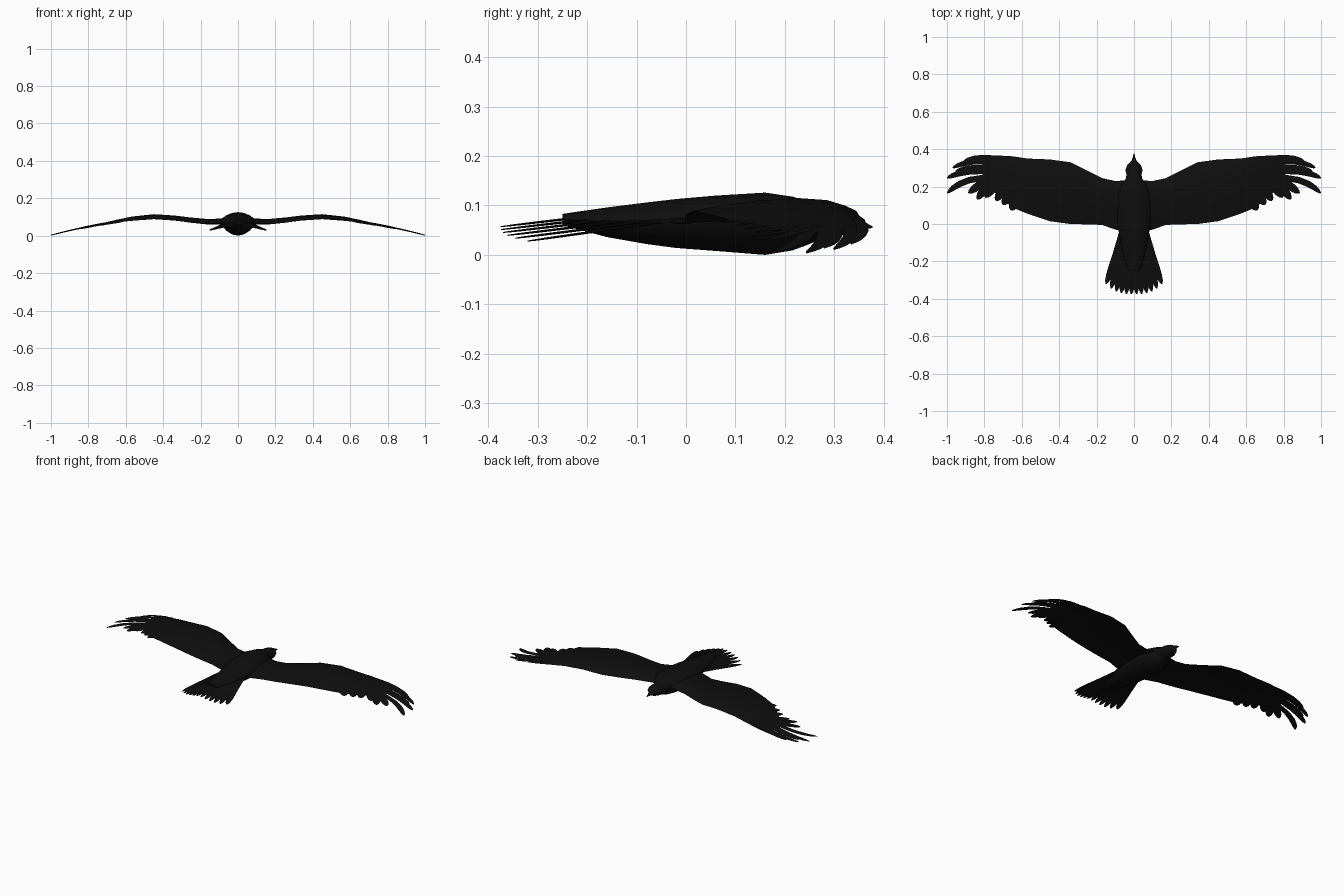
import bpy, bmesh, math
from mathutils import Vector

black = bpy.data.materials.new("soot_black")
black.diffuse_color = (0.0045, 0.0045, 0.0045, 1)


def loft(bm, rings):
    """Skin a list of closed rings and cap both ends."""
    rows = [[bm.verts.new(p) for p in r] for r in rings]
    n = len(rows[0])
    for a, b in zip(rows, rows[1:]):
        for i in range(n):
            j = (i + 1) % n
            bm.faces.new((a[i], a[j], b[j], b[i]))
    bm.faces.new(rows[0][::-1])
    bm.faces.new(rows[-1])


def finish(bm, name, mirror=False, angle=40):
    bmesh.ops.recalc_face_normals(bm, faces=bm.faces)
    me = bpy.data.meshes.new(name)
    bm.to_mesh(me)
    bm.free()
    me.materials.append(black)
    ob = bpy.data.objects.new(name, me)
    bpy.context.collection.objects.link(ob)
    bpy.ops.object.select_all(action='DESELECT')
    ob.select_set(True)
    bpy.context.view_layer.objects.active = ob
    bpy.ops.object.shade_smooth_by_angle(angle=math.radians(angle))
    if mirror:
        ob.modifiers.new("mirror", 'MIRROR')
    return ob


def feather(bm, base, mid, tip, half, thick=0.0025):
    """Thin curved blade with a rounded tip along a quadratic curve."""
    base, mid, tip = Vector(base), Vector(mid), Vector(tip)
    rings = []
    for t, w in ((0, .75), (.25, .95), (.5, 1), (.7, 1), (.85, .85), (.95, .55), (1, .15)):
        p = base * (1 - t) ** 2 + mid * 2 * t * (1 - t) + tip * t * t
        d = (mid - base) * (1 - t) + (tip - mid) * t
        side = Vector((-d.y, d.x, 0)).normalized() * half * w
        up = Vector((0, 0, thick * (0.3 + 0.7 * w)))
        rings.append([p + side, p + up, p - side, p - up])
    loft(bm, rings)


# body, head and beak: y, half width, bottom, top, height of widest point
body = [(.377, .002, .054, .058, .056), (.355, .007, .053, .070, .062),
        (.335, .015, .050, .080, .066), (.318, .035, .040, .090, .066),
        (.290, .046, .032, .097, .066), (.262, .040, .027, .102, .067),
        (.240, .045, .018, .110, .070), (.215, .065, .009, .118, .076),
        (.160, .092, .000, .126, .080), (.060, .095, .008, .120, .078),
        (-.02, .086, .014, .113, .074), (-.08, .074, .022, .106, .070),
        (-.16, .060, .036, .096, .068), (-.25, .030, .060, .083, .072)]
bm = bmesh.new()
rings = []
for y, w, lo, hi, mid in body:
    ring = []
    for k in range(16):
        a = math.tau * k / 16
        c, s = math.cos(a), math.sin(a)
        p = 1.35 if s > 0 else 1.15
        h = hi - mid if s > 0 else mid - lo
        ring.append((w * math.copysign(abs(c) ** 1.1, c), y,
                     mid + h * math.copysign(abs(s) ** p, s)))
    rings.append(ring)
loft(bm, rings)
finish(bm, "body")

# wing: x, front edge, rear edge, top height, camber drop, thickness
wing = [(0, .235, -.05, .108, .030, .030), (.10, .230, -.030, .091, .026, .024),
        (.17, .245, -.005, .090, .026, .020), (.25, .285, -.002, .097, .026, .018),
        (.34, .330, .000, .108, .026, .016), (.45, .345, .015, .115, .026, .014),
        (.57, .350, .055, .102, .022, .012), (.65, .362, .088, .085, .014, .009),
        (.74, .367, .165, .064, .008, .006), (.81, .362, .230, .047, .004, .004)]
bm = bmesh.new()
rings = []
for x, front, rear, top, drop, thick in wing:
    def z_at(t):
        k = (t - .3) / (.3 if t < .3 else .7)
        return top - drop * k * k
    chord = lambda t: front + (rear - front) * t
    upper = [(x, chord(t), z_at(t)) for t in (0, .07, .18, .35, .6, .85, 1)]
    lower = [(x, chord(t), z_at(t) - thick * f)
             for t, f in ((.98, .15), (.85, .4), (.6, .8), (.35, 1), (.18, 1), (.07, .7))]
    rings.append(upper + lower)
loft(bm, rings)
finish(bm, "wings", mirror=True)

# spread finger feathers at the wing tips
bm = bmesh.new()
for base, mid, tip, half in [
        ((.68, .345, .074), (.83, .375, .050), (.912, .335, .022), .012),
        ((.72, .325, .066), (.88, .350, .036), (.970, .300, .011), .014),
        ((.72, .300, .066), (.88, .318, .034), (.955, .280, .014), .012),
        ((.72, .275, .064), (.90, .300, .030), (1.00, .245, .004), .016),
        ((.72, .245, .062), (.90, .265, .030), (.998, .165, .002), .017)]:
    feather(bm, base, mid, tip, half)
finish(bm, "wingtip_feathers", mirror=True)

# shorter feathers stepping along the outer rear edge
bm = bmesh.new()
for base, mid, tip, half in [
        ((.73, .280, .064), (.80, .230, .048), (.885, .165, .030), .022),
        ((.71, .280, .066), (.78, .220, .050), (.838, .132, .037), .024),
        ((.68, .280, .072), (.74, .220, .058), (.795, .142, .046), .025),
        ((.64, .250, .078), (.70, .190, .064), (.738, .125, .054), .024),
        ((.61, .230, .084), (.67, .160, .070), (.700, .102, .060), .024),
        ((.57, .200, .090), (.63, .120, .076), (.660, .075, .066), .024)]:
    feather(bm, base, mid, tip, half)
finish(bm, "rear_wing_feathers", mirror=True)

# fanned tail
bm = bmesh.new()
count = 12
for i in range(count):
    u = 2 * i / (count - 1) - 1
    a = abs(u)
    feather(bm, (.060 * u, -.03, .098 - .030 * a),
            (.085 * u, -.16, .086 - .035 * a),
            (.150 * u, -.375 + .055 * a ** 3, .060 - .032 * a), .021)
finish(bm, "tail")
